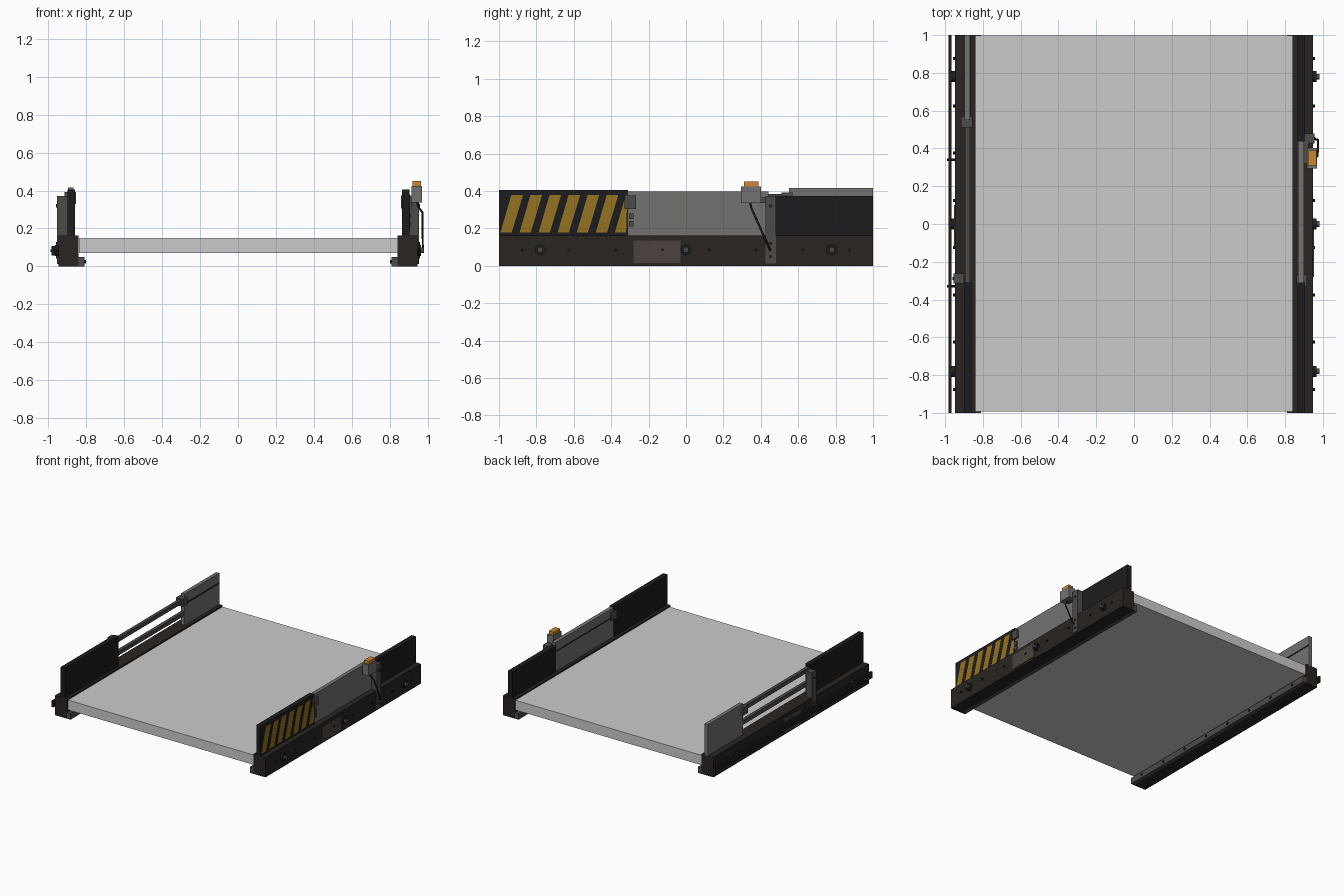
import bpy, bmesh, math
from mathutils import Vector

if "Cube" in bpy.data.objects:
    bpy.data.objects.remove(bpy.data.objects["Cube"])


def mat(name, rgb):
    m = bpy.data.materials.new(name)
    m.diffuse_color = (*rgb, 1)
    m.use_nodes = True
    m.node_tree.nodes["Principled BSDF"].inputs["Base Color"].default_value = m.diffuse_color
    return m


BLACK = mat("black", (0.012, 0.012, 0.013))
BROWN = mat("brown_black", (0.022, 0.018, 0.016))
PLATE = mat("plate_brown", (0.07, 0.055, 0.047))
STEEL = mat("steel", (0.17, 0.17, 0.16))
DARK = mat("dark_steel", (0.07, 0.07, 0.068))
YELLOW = mat("hazard_yellow", (0.3, 0.17, 0.015))
ORANGE = mat("lamp_orange", (0.6, 0.24, 0.03))
SLAB = mat("bed_grey", (0.55, 0.55, 0.55))


def finish(name, bm, m):
    bmesh.ops.recalc_face_normals(bm, faces=bm.faces)
    me = bpy.data.meshes.new(name)
    bm.to_mesh(me)
    bm.free()
    ob = bpy.data.objects.new(name, me)
    bpy.context.collection.objects.link(ob)
    if m:
        me.materials.append(m)
    return ob


def box(name, x, y, z, m):
    bm = bmesh.new()
    bmesh.ops.create_cube(bm, size=1)
    for v in bm.verts:
        v.co = Vector([(a + b) / 2 + c * (b - a) for (a, b), c in zip((x, y, z), v.co)])
    return finish(name, bm, m)


def cyl_x(name, x0, x1, y, z, r, m, sides=16):
    bm = bmesh.new()
    bmesh.ops.create_cone(bm, cap_ends=True, segments=sides, radius1=r, radius2=r, depth=abs(x1 - x0))
    for v in bm.verts:
        v.co = Vector(((x0 + x1) / 2 + v.co.z, y + v.co.x, z + v.co.y))
    return finish(name, bm, m)


def prism_x(name, pts, x0, x1, m):
    bm = bmesh.new()
    f = bm.faces.new([bm.verts.new((x0, y, z)) for y, z in pts])
    ext = bmesh.ops.extrude_face_region(bm, geom=[f])["geom"]
    for v in ext:
        if isinstance(v, bmesh.types.BMVert):
            v.co.x = x1
    return finish(name, bm, m)


# Bed
box("bed_slab", (-0.838, 0.842), (-0.993, 0.998), (0.07, 0.15), SLAB)

# Side beams, inner lips, bolts and rollers on both sides
for s, side in ((-1, "left"), (1, "right")):
    def sx(a, b):
        return tuple(sorted((s * a, s * b)))
    box(f"{side}_beam", sx(0.84, 0.948), (-1, 1), (0, 0.162), BROWN)
    box(f"{side}_inner_lip", sx(0.81, 0.845), (-1, 1), (0, 0.05), DARK)
    for i in range(8):
        y = -0.875 + 0.25 * i
        cyl_x(f"{side}_beam_bolt_{i}", s * 0.945, s * 0.958, y, 0.085, 0.008, BLACK, 8)
        cyl_x(f"{side}_lip_bolt_{i}", s * 0.803, s * 0.815, y, 0.025, 0.009, BLACK, 8)
    for i, y in enumerate((-0.78, 0, 0.78)):
        cyl_x(f"{side}_knob_flange_{i}", s * 0.945, s * 0.966, y, 0.085, 0.029, BLACK, 24)
        cyl_x(f"{side}_knob_{i}", s * 0.964, s * 0.982, y, 0.085, 0.015, DARK, 16)

# Right guard: striped panel, sliding steel panel, rear panel
box("right_front_panel", (0.865, 0.905), (-1, -0.31), (0.16, 0.405), BLACK)
box("right_sliding_panel", (0.869, 0.901), (-0.31, 0.44), (0.16, 0.398), STEEL)
box("right_panel_groove", (0.867, 0.87), (-0.31, 0.44), (0.32, 0.33), BLACK)
box("right_rear_panel", (0.865, 0.905), (0.44, 1), (0.16, 0.374), BLACK)
for i in range(7):
    y = -0.992 + 0.102 * i
    pts = [(y, 0.178), (y + 0.06, 0.178), (min(y + 0.12, -0.314), 0.378), (y + 0.058, 0.378)]
    prism_x(f"hazard_stripe_{i}", pts, 0.904, 0.9065, YELLOW)
box("right_clip", (0.86, 0.915), (-0.33, -0.268), (0.305, 0.375), DARK)
for i, z in enumerate((0.21, 0.25)):
    box(f"right_stop_{i}", (0.9, 0.91), (-0.305, -0.282), (z, z + 0.03), DARK)

# Left guard: front panel, twin rails, rear steel panel
box("left_front_panel", (-0.9, -0.86), (-1, -0.31), (0.16, 0.405), BLACK)
for i, z in enumerate((0.35, 0.24)):
    box(f"left_rail_{i}", (-0.895, -0.868), (-0.32, 0.56), (z, z + 0.033), DARK)
box("left_rear_panel", (-0.897, -0.867), (0.55, 1), (0.16, 0.416), STEEL)
box("left_panel_groove", (-0.868, -0.865), (0.55, 1), (0.33, 0.342), BLACK)
box("left_clip", (-0.915, -0.855), (0.51, 0.57), (0.33, 0.392), DARK)

# Upright posts bolted to the beams
for side, x, y in (("right", (0.905, 0.955), (0.425, 0.48)), ("left", (-0.955, -0.9), (-0.315, -0.262))):
    box(f"{side}_post", x, y, (0.012, 0.372), DARK)
    out = x[1] if side == "right" else x[0]
    d = 1 if side == "right" else -1
    for i, z in enumerate((0.05, 0.12, 0.32)):
        cyl_x(f"{side}_post_bolt_{i}", out - d * 0.003, out + d * 0.005, sum(y) / 2, z, 0.009, BLACK, 8)

# Data plates
box("right_plate", (0.947, 0.952), (-0.28, -0.03), (0.015, 0.135), PLATE)
box("left_plate", (-0.952, -0.947), (-0.12, 0.1), (0.015, 0.135), PLATE)

# Trip bar along the left side
box("left_trip_bar", (-0.983, -0.966), (-1, 1), (0.058, 0.108), BLACK)
for i, y in enumerate((-0.33, 0.34)):
    cyl_x(f"trip_bar_pin_{i}", -0.99, -0.94, y, 0.083, 0.007, BLACK, 8)

# Warning lamp with bracket and cable
box("lamp_bracket", (0.9, 0.925), (0.32, 0.44), (0.335, 0.365), DARK)
box("lamp_box", (0.915, 0.97), (0.295, 0.402), (0.337, 0.425), STEEL)
box("lamp_lens", (0.921, 0.965), (0.31, 0.388), (0.425, 0.45), ORANGE)
cu = bpy.data.curves.new("lamp_cable", "CURVE")
cu.dimensions = "3D"
cu.bevel_depth = 0.006
cu.bevel_resolution = 2
cu.use_fill_caps = True
sp = cu.splines.new("POLY")
path = [(0.945, 0.345, 0.34), (0.95, 0.347, 0.315), (0.972, 0.36, 0.285), (0.975, 0.445, 0.095), (0.955, 0.45, 0.085)]
sp.points.add(len(path) - 1)
for p, c in zip(sp.points, path):
    p.co = (*c, 1)
cu.materials.append(BLACK)
cable = bpy.data.objects.new("lamp_cable", cu)
bpy.context.collection.objects.link(cable)
